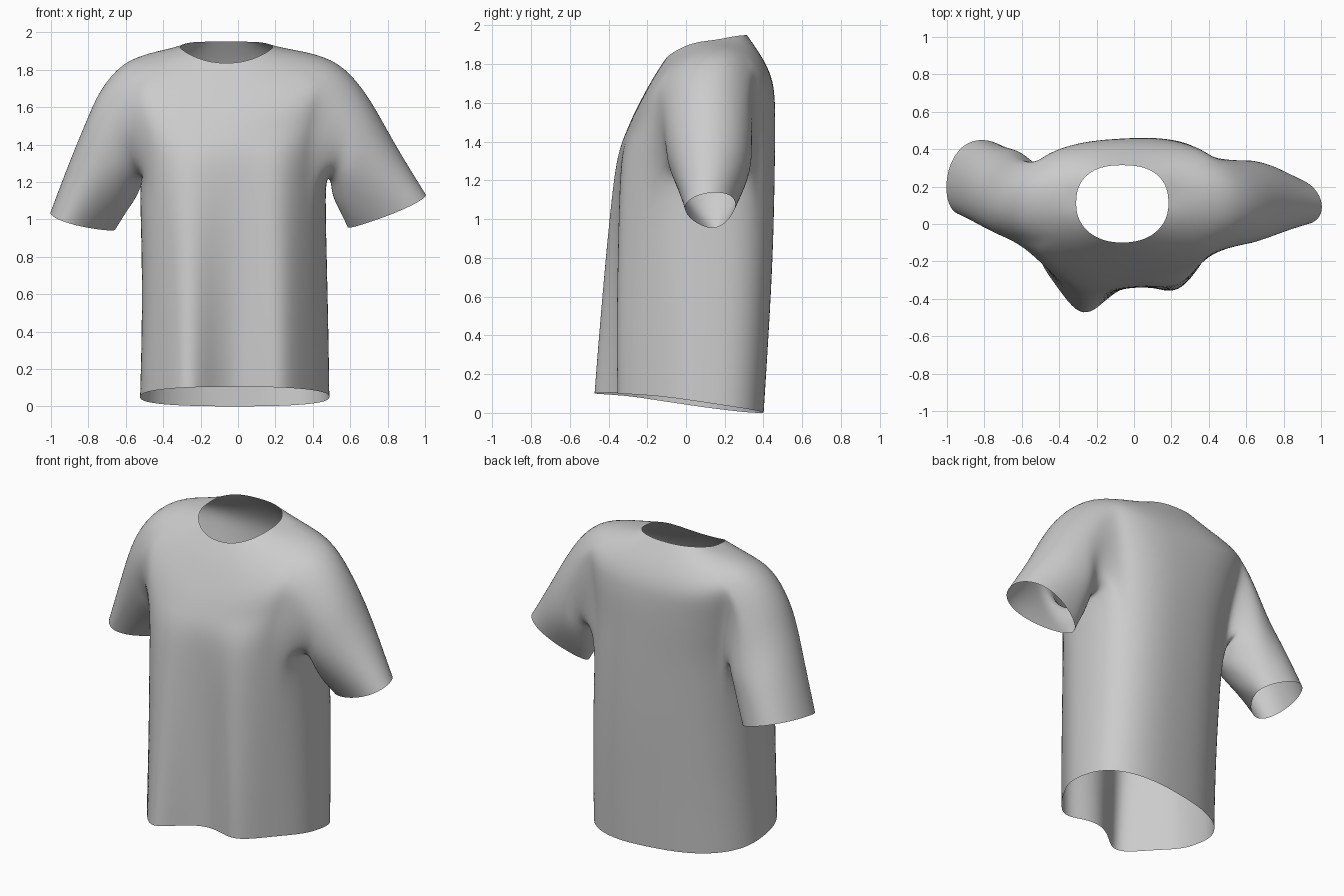
import bpy, bmesh, math
from mathutils import Vector

if "Cube" in bpy.data.objects:
    bpy.data.objects.remove(bpy.data.objects["Cube"])

N = 40        # columns round the torso
HALF = 4      # armhole half width in columns
LOW, TOP = 3, 7   # torso rows bounding the armholes

# torso rings: x left, x right, y front, y back, z front, z side, z back,
#              left fold, right fold, twist (y shift per unit x)
RINGS = [
    (-.525, .49, -.30, .385, .105, .05, .00, .165, .12, .17),
    (-.515, .485, -.31, .41, .42, .40, .38, .13, .115, .17),
    (-.515, .475, -.325, .44, .85, .84, .83, .08, .085, .15),
    (-.53, .465, -.335, .455, 1.22, 1.24, 1.25, .035, .055, .11),
    (-.56, .48, -.33, .46, 1.36, 1.42, 1.42, .015, .025, .07),
    (-.60, .51, -.305, .462, 1.45, 1.60, 1.56, 0, 0, .05),
    (-.63, .54, -.27, .458, 1.54, 1.755, 1.65, 0, 0, .02),
    (-.62, .54, -.225, .445, 1.63, 1.845, 1.73, 0, 0, 0),
    (-.45, .37, -.165, .40, 1.74, 1.893, 1.83, 0, 0, 0),
    (-.31, .185, -.10, .315, 1.835, 1.92, 1.95, 0, 0, 0),
]

# sleeve rings: centre, vector to outer edge, vector to back edge
RIGHT_SLEEVE = [
    ((.58, .115, 1.455), (.085, 0, .255), (0, .225, 0)),
    ((.63, .12, 1.345), (.125, 0, .215), (0, .225, -.01)),
    ((.695, .125, 1.215), (.155, 0, .17), (0, .195, -.01)),
    ((.795, .13, 1.045), (.21, -.02, .09), (-.02, .125, .02)),
]
LEFT_SLEEVE = [
    ((-.62, .14, 1.455), (-.125, -.02, .235), (.01, .225, 0)),
    ((-.675, .165, 1.33), (-.135, -.04, .20), (.01, .225, 0)),
    ((-.74, .205, 1.19), (-.155, -.05, .14), (0, .21, .02)),
    ((-.83, .265, .99), (-.175, -.07, .045), (0, .185, .03)),
]


def spow(v, p):
    return math.copysign(abs(v) ** p, v)


def torso_point(row, i):
    xl, xr, yf, yb, zf, zs, zb, fl, fr, twist = RINGS[row]
    t = 2 * math.pi * i / N
    neck = row == len(RINGS) - 1
    p = .92 if neck and math.sin(t) < 0 else .82 if neck else .8
    c, s = spow(math.cos(t), p), spow(math.sin(t), p)
    x = (xl + xr) / 2 + c * (xr - xl) / 2
    y = (yf + yb) / 2 + s * (yb - yf) / 2 + twist * x
    q = spow(s, 1.5) if neck else s
    z = zs + q * (zb - zf) / 2 + q * q * ((zb + zf) / 2 - zs)
    # hanging folds on the front
    if s < 0:
        y -= fl * math.exp(-((x + .265) / .14) ** 2)
        y -= fr * math.exp(-((x - .23) / .14) ** 2)
    return x, y, z


bm = bmesh.new()

# body with open neck, hem and armholes
grid = [[bm.verts.new(torso_point(r, i)) for i in range(N)]
        for r in range(len(RINGS))]
hole = {(c + k) % N for c in (0, N // 2) for k in range(-HALF, HALF)}
for r in range(len(RINGS) - 1):
    for i in range(N):
        if LOW <= r < TOP and i in hole:
            continue
        j = (i + 1) % N
        bm.faces.new((grid[r][i], grid[r][j], grid[r + 1][j], grid[r + 1][i]))


def add_sleeve(start, step, rings):
    def at(row, k):
        return grid[row][(start + step * k) % N]
    # armhole edge: over the top to the back, under, then up the front
    loop = [at(TOP, k) for k in range(HALF + 1)]
    loop += [at(r, HALF) for r in range(TOP - 1, LOW, -1)]
    loop += [at(LOW, k) for k in range(HALF, -HALF - 1, -1)]
    loop += [at(r, -HALF) for r in range(LOW + 1, TOP)]
    loop += [at(TOP, k) for k in range(-HALF, 0)]
    n = len(loop)
    for level, (c, u, v) in enumerate(rings):
        c, u, v = Vector(c), Vector(u), Vector(v)
        # soft gathers near the underarm, cuff pinched towards its lower edge
        gather = (.05, -.05, .025, 0)[level]
        pinch = (0, 0, .1, .3)[level]
        new = []
        for j in range(n):
            a = 2 * math.pi * j / n
            w = 1 + gather * math.cos(5 * a) * (1 - math.cos(a)) / 2
            depth = math.sin(a) * (1 + pinch * math.cos(a))
            new.append(bm.verts.new(c + w * (u * math.cos(a) + v * depth)))
        for j in range(n):
            k = (j + 1) % n
            bm.faces.new((loop[j], loop[k], new[k], new[j]))
        loop = new


# sleeves
add_sleeve(0, 1, RIGHT_SLEEVE)
add_sleeve(N // 2, -1, LEFT_SLEEVE)

bmesh.ops.recalc_face_normals(bm, faces=bm.faces[:])
for f in bm.faces:
    f.smooth = True
mesh = bpy.data.meshes.new("tee_shirt")
bm.to_mesh(mesh)
bm.free()
shirt = bpy.data.objects.new("tee_shirt", mesh)
bpy.context.collection.objects.link(shirt)

# smooth cloth surface
sub = shirt.modifiers.new("smooth_cloth", 'SUBSURF')
sub.levels = sub.render_levels = 2
